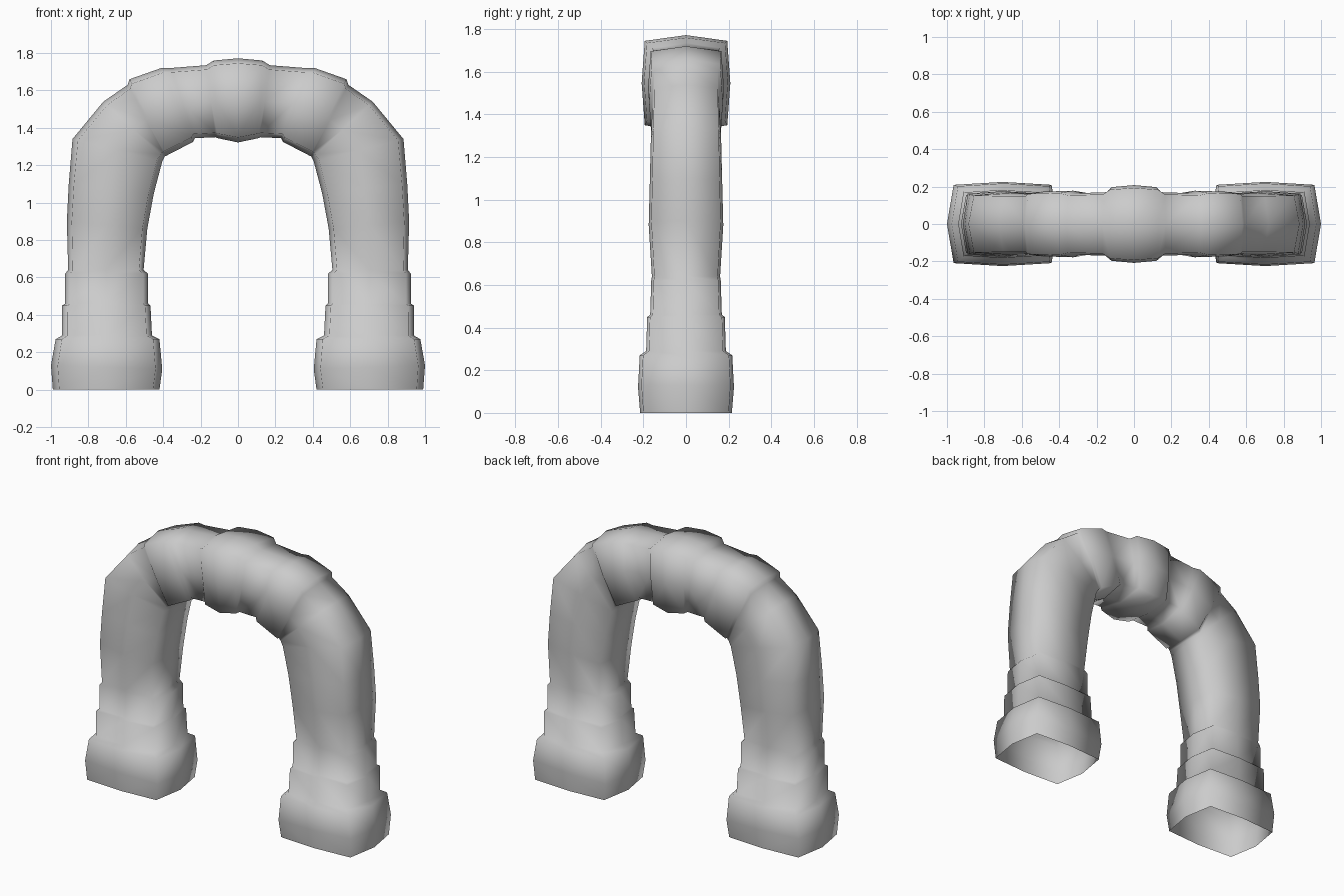
import bpy

# Cross-sections of the left half, from foot to crown:
# outer x, outer z, inner x, inner z, half depth
SECTIONS = [
    (-0.99, 0.01, -0.42, 0.01, 0.215),     # foot
    (-1.00, 0.13, -0.405, 0.11, 0.225),
    (-0.975, 0.27, -0.42, 0.27, 0.217),
    (-0.94, 0.29, -0.46, 0.29, 0.187),     # lower collar
    (-0.94, 0.45, -0.468, 0.45, 0.182),
    (-0.925, 0.46, -0.48, 0.46, 0.168),    # upper collar
    (-0.925, 0.62, -0.48, 0.62, 0.163),
    (-0.908, 0.64, -0.505, 0.64, 0.160),   # leg tube
    (-0.915, 0.90, -0.485, 0.86, 0.175),
    (-0.905, 1.10, -0.45, 1.05, 0.170),
    (-0.885, 1.34, -0.405, 1.22, 0.165),   # bend
    (-0.72, 1.54, -0.395, 1.24, 0.160),
    (-0.59, 1.63, -0.39, 1.25, 0.160),
    (-0.58, 1.66, -0.385, 1.25, 0.173),    # shoulder band
    (-0.41, 1.72, -0.24, 1.325, 0.178),
    (-0.36, 1.72, -0.23, 1.345, 0.165),    # top tube
    (-0.17, 1.735, -0.12, 1.35, 0.170),
    (-0.13, 1.76, -0.11, 1.345, 0.197),    # crown bulge
    (0.00, 1.772, 0.00, 1.322, 0.208),
]

# Squarish eight-sided ring: fraction from outer to inner, share of depth
RING = [(0, 0), (0.06, -0.93), (0.5, -1), (0.94, -0.93),
        (1, 0), (0.94, 0.93), (0.5, 1), (0.06, 0.93)]
N = len(RING)

verts, faces = [], []
for ox, oz, ix, iz, h in SECTIONS:
    for t, d in RING:
        verts.append((ox + (ix - ox) * t, d * h, max(0, oz + (iz - oz) * t - (0.01 if oz < 0.05 else 0))))
for r in range(len(SECTIONS) - 1):
    for k in range(N):
        a, b = r * N + k, r * N + (k + 1) % N
        faces.append((a, b, b + N, a + N))

# Arch tube, open at the feet, mirrored across the middle
mesh = bpy.data.meshes.new("inflatable_arch")
mesh.from_pydata(verts, [], faces)
mesh.polygons.foreach_set("use_smooth", [True] * len(faces))
mesh.update()
arch = bpy.data.objects.new("inflatable_arch", mesh)
bpy.context.collection.objects.link(arch)
mirror = arch.modifiers.new("mirror", 'MIRROR')
mirror.use_axis[0] = True
mirror.use_clip = True
mirror.merge_threshold = 0.001
